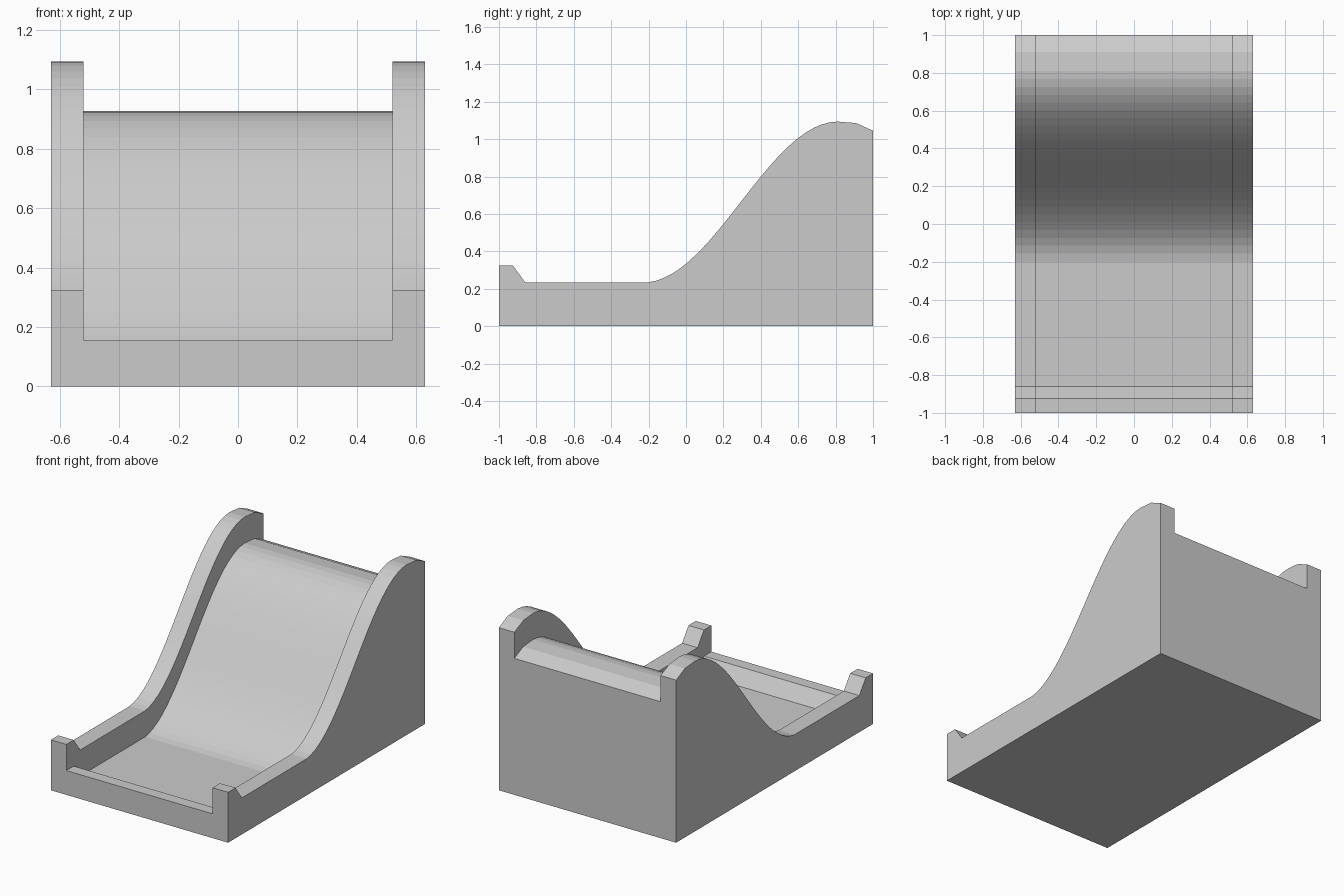
import bpy, bmesh
from mathutils import Vector
from mathutils.geometry import interpolate_bezier

if "Cube" in bpy.data.objects:
    bpy.data.objects.remove(bpy.data.objects["Cube"])

WALL_X, BED_X, DEPTH = 0.63, 0.52, 0.168

# Top edge of the side walls as (y, z): front lip, flat run, S-curve, rounded crest
curve = interpolate_bezier(Vector((-0.2, 0.235)), Vector((0.16, 0.28)),
                           Vector((0.45, 1.09)), Vector((0.81, 1.094)), 26)
top = [(-1, 0.324), (-0.925, 0.324), (-0.86, 0.235)]
top += [(p.x, p.y) for p in curve]
top += [(0.91, 1.086), (1, 1.045)]


def prism(name, profile, half_width):
    """Extrude a (y, z) outline symmetrically along x."""
    bm = bmesh.new()
    face = bm.faces.new([bm.verts.new((-half_width, y, z)) for y, z in profile])
    side = bmesh.ops.extrude_face_region(bm, geom=[face])["geom"]
    verts = [v for v in side if isinstance(v, bmesh.types.BMVert)]
    bmesh.ops.translate(bm, verts=verts, vec=(2 * half_width, 0, 0))
    bmesh.ops.recalc_face_normals(bm, faces=bm.faces)
    mesh = bpy.data.meshes.new(name)
    bm.to_mesh(mesh)
    bm.free()
    obj = bpy.data.objects.new(name, mesh)
    bpy.context.collection.objects.link(obj)
    return obj


# Solid ramp body
ramp = prism("ramp", [(-1, 0)] + top + [(1, 0)], WALL_X)

# Channel: the same profile lowered, extended past both ends
bed = [(y, z - DEPTH) for y, z in top]
bed = [(-1.2, bed[0][1])] + bed
end = bed[-1]
slope = (end[1] - bed[-2][1]) / (end[0] - bed[-2][0])
bed[-1] = (1.2, end[1] + 0.2 * slope)
cutter = prism("channel_cutter", bed + [(1.2, 1.6), (-1.2, 1.6)], BED_X)
cutter.hide_render = True

# Carve the slide bed between the walls
mod = ramp.modifiers.new("channel", 'BOOLEAN')
mod.operation = 'DIFFERENCE'
mod.solver = 'EXACT'
mod.object = cutter
bpy.context.view_layer.objects.active = ramp
ramp.select_set(True)
bpy.ops.object.modifier_apply(modifier=mod.name)
bpy.data.objects.remove(cutter)
